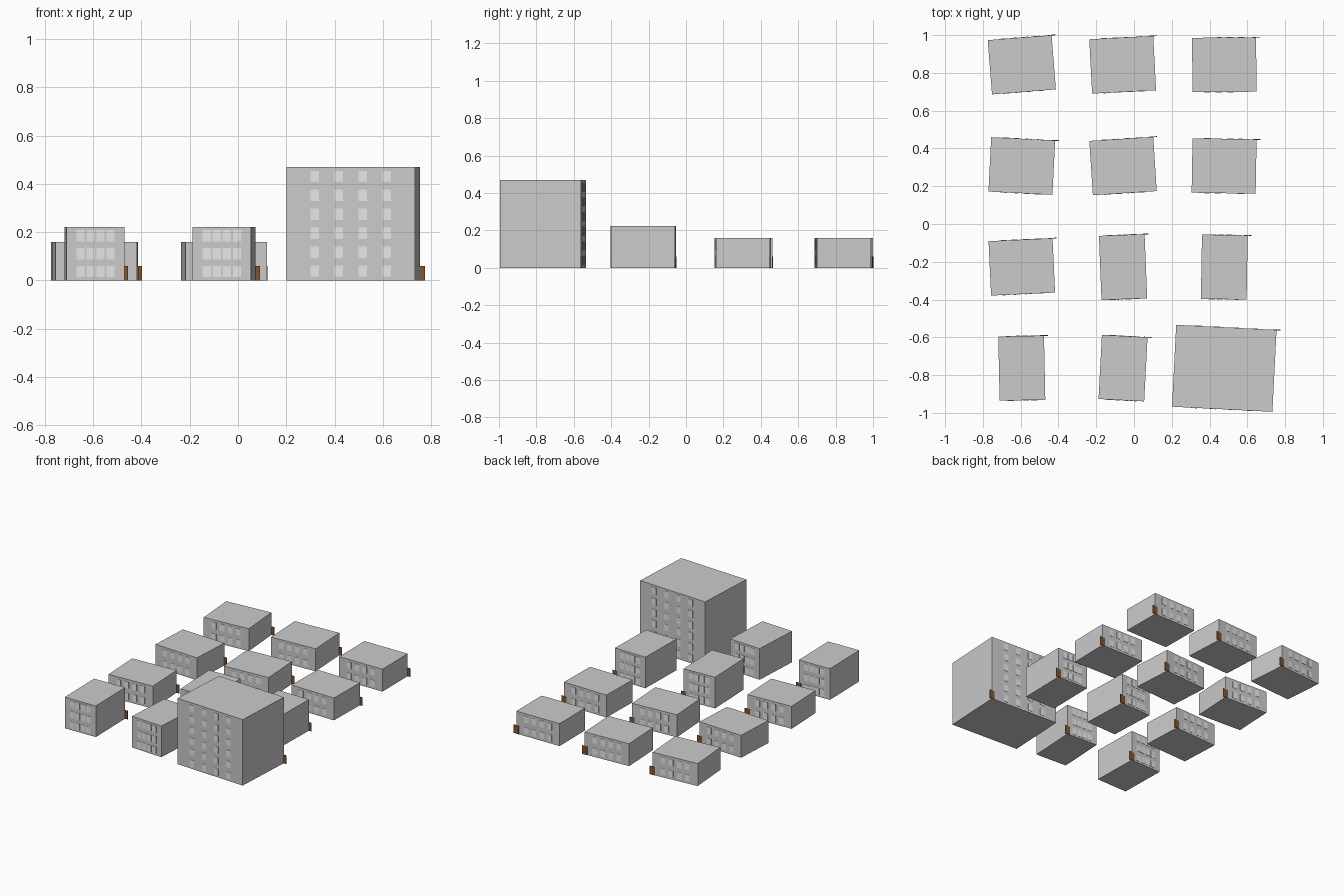
import bpy
import math
from mathutils import Matrix, Vector

if "Cube" in bpy.data.objects:
    bpy.data.objects.remove(bpy.data.objects["Cube"])


def material(name, rgb):
    m = bpy.data.materials.new(name)
    m.diffuse_color = (*rgb, 1)
    m.use_nodes = True
    m.node_tree.nodes["Principled BSDF"].inputs["Base Color"].default_value = m.diffuse_color
    return m


WALL = material("wall grey", (0.6, 0.6, 0.6))
GLASS = material("window light grey", (0.8, 0.8, 0.8))
DOOR = material("door brown", (0.22, 0.09, 0.025))

WIN_W, WIN_H, PLATE = 0.034, 0.047, 0.002


def boxes(name, mat, frame, parts):
    """One object made of boxes given as (centre, size) in the building frame."""
    verts, faces = [], []
    for c, s in parts:
        n = len(verts)
        for dz in (-.5, .5):
            for dx, dy in ((-.5, -.5), (.5, -.5), (.5, .5), (-.5, .5)):
                verts.append(frame @ Vector((c[0] + dx * s[0], c[1] + dy * s[1], c[2] + dz * s[2])))
        faces += [(n + 3, n + 2, n + 1, n), (n + 4, n + 5, n + 6, n + 7)]
        faces += [(n + i, n + (i + 1) % 4, n + 4 + (i + 1) % 4, n + 4 + i) for i in range(4)]
    me = bpy.data.meshes.new(name)
    me.from_pydata(verts, [], faces)
    me.materials.append(mat)
    ob = bpy.data.objects.new(name, me)
    bpy.context.collection.objects.link(ob)


def building(name, x, y, degrees, size, floors):
    w, d, h = size
    frame = Matrix.Translation((x, y, 0)) @ Matrix.Rotation(math.radians(degrees), 4, 'Z')
    boxes(name + "_walls", WALL, frame, [((0, 0, h / 2), (w, d, h))])
    # window plates on the front and back, four per floor
    step, storey = (w - WIN_W) / 5, h / floors
    wins = [((step * (i - 1.5), side * d / 2, storey * (f + 0.5)), (WIN_W, 2 * PLATE, WIN_H))
            for side in (-1, 1) for f in range(floors) for i in range(4)]
    boxes(name + "_windows", GLASS, frame, wins)
    # door plate centred on the back right corner
    boxes(name + "_door", DOOR, frame, [((w / 2, d / 2, 0.03), (0.04, 2 * PLATE, 0.06))])


LOW = ((0.339, 0.288, 0.16), 2)
MID = ((0.242, 0.34, 0.222), 3)
TALL = ((0.532, 0.434, 0.47), 6)

# kind, x, y, rotation in degrees
PLAN = [
    ("low_house", LOW, -0.594, 0.843, 4.5),
    ("low_house", LOW, -0.06, 0.843, 3),
    ("low_house", LOW, 0.478, 0.843, 0.5),
    ("low_house", LOW, -0.594, 0.307, -2.9),
    ("low_house", LOW, -0.058, 0.307, 3.7),
    ("low_house", LOW, 0.477, 0.307, -1),
    ("low_house", LOW, -0.594, -0.227, 2.7),
    ("mid_block", MID, -0.058, -0.228, 2.3),
    ("mid_block", MID, 0.478, -0.228, -1),
    ("mid_block", MID, -0.594, -0.763, 1.2),
    ("mid_block", MID, -0.058, -0.763, -3),
    ("tall_block", TALL, 0.478, -0.764, -2.9),
]

for i, (kind, (size, floors), x, y, rot) in enumerate(PLAN):
    building(f"{kind}_{i + 1}", x, y, rot, size, floors)
